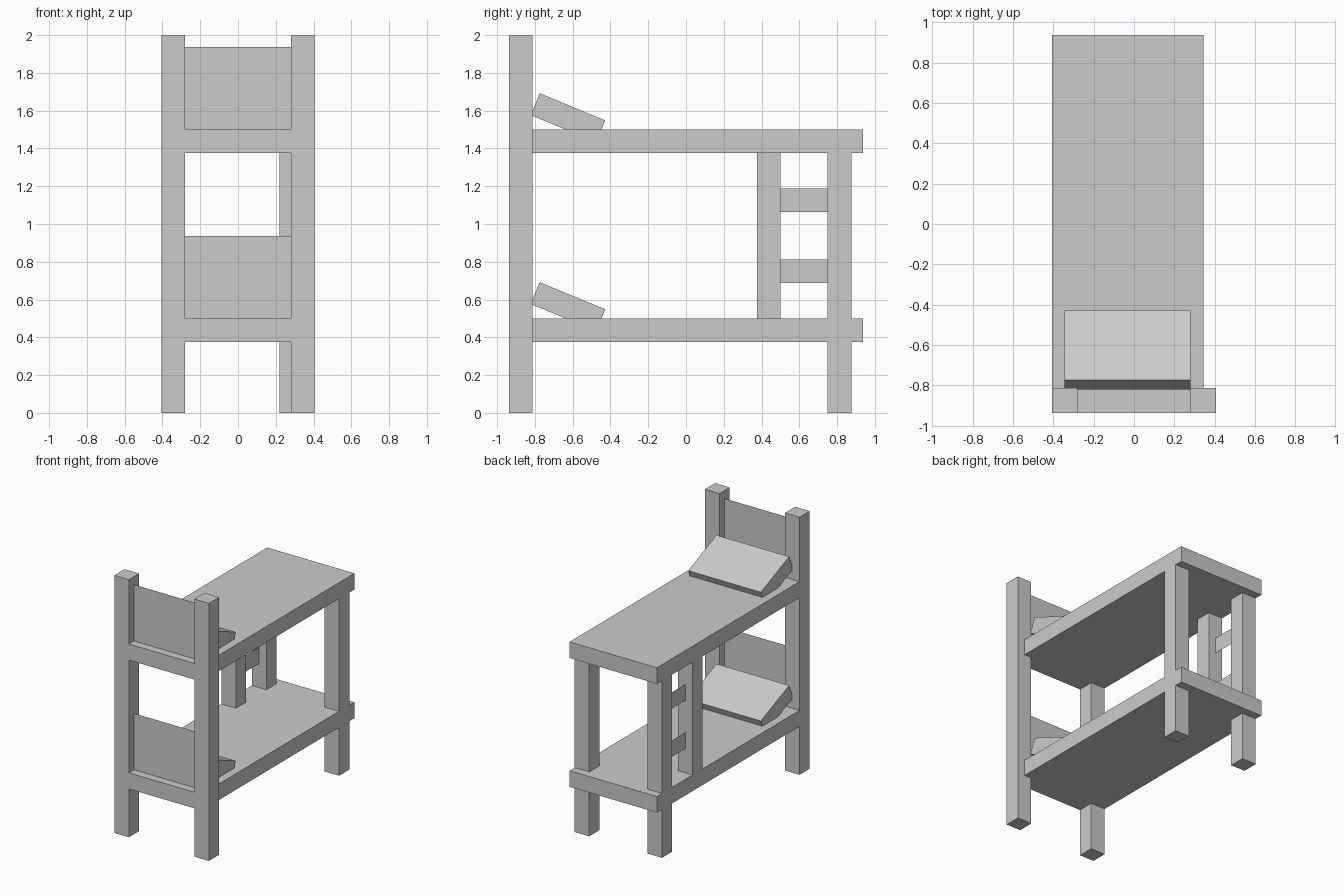
import bpy
import math

if "Cube" in bpy.data.objects:
    bpy.data.objects.remove(bpy.data.objects["Cube"])

U = 1 / 16  # modelling grid step


def mesh_object(name, verts, faces):
    mesh = bpy.data.meshes.new(name)
    mesh.from_pydata(verts, [], faces)
    obj = bpy.data.objects.new(name, mesh)
    bpy.context.collection.objects.link(obj)
    return obj


def box(name, x, y, z, tilt=0):
    """Box from (min, max) ranges in grid steps, tilted about its own x axis."""
    centre = [sum(r) / 2 * U for r in (x, y, z)]
    hx, hy, hz = [(r[1] - r[0]) / 2 * U for r in (x, y, z)]
    verts = [(i * hx, j * hy, k * hz) for k in (-1, 1)
             for i, j in ((-1, -1), (1, -1), (1, 1), (-1, 1))]
    faces = [(3, 2, 1, 0), (4, 5, 6, 7)]
    faces += [(i, (i + 1) % 4, (i + 1) % 4 + 4, i + 4) for i in range(4)]
    obj = mesh_object(name, verts, faces)
    obj.location = centre
    obj.rotation_euler.x = math.radians(tilt)
    return obj


def panel(name, x, y, z):
    """Thin sheet; the two-value ranges span it, equal values place it."""
    if y[0] == y[1]:
        verts = [(x[0], y[0], z[0]), (x[1], y[0], z[0]), (x[1], y[0], z[1]), (x[0], y[0], z[1])]
    else:
        verts = [(x[0], y[1], z[0]), (x[0], y[0], z[0]), (x[0], y[0], z[1]), (x[0], y[1], z[1])]
    return mesh_object(name, [tuple(c * U for c in v) for v in verts], [(0, 1, 2, 3)])


# Tall posts at the head end
for side, x in (("left", (-6.5, -4.5)), ("right", (4.5, 6.5))):
    box(f"head_post_{side}", x, (-15, -13), (0, 32))

# Each bunk: platform, head rail, headboard and tilted pillow
for level, z in (("lower", 6), ("upper", 22)):
    box(f"{level}_platform", (-6.5, 5.5), (-13, 15), (z, z + 2))
    box(f"{level}_head_rail", (-4.5, 4.5), (-15, -13), (z, z + 2))
    panel(f"{level}_headboard", (-4.5, 4.5), (-14, -14), (z + 2, z + 9))
    box(f"{level}_pillow", (-5.5, 4.5), (-13, -7), (z + 2, z + 4), tilt=-22.5)

# Foot-end legs below and between the bunks
for side, x in (("left", (-6.5, -4.5)), ("right", (3.5, 5.5))):
    box(f"foot_leg_lower_{side}", x, (12, 14), (0, 6))
    box(f"foot_leg_upper_{side}", x, (12, 14), (8, 22))

# Ladder on the left side: extra upright and two flat rungs
box("ladder_upright", (-6.5, -4.5), (6, 8), (8, 22))
for i, z in enumerate((11, 17)):
    panel(f"ladder_rung_{i + 1}", (-5.5, -5.5), (8, 12), (z, z + 2))
